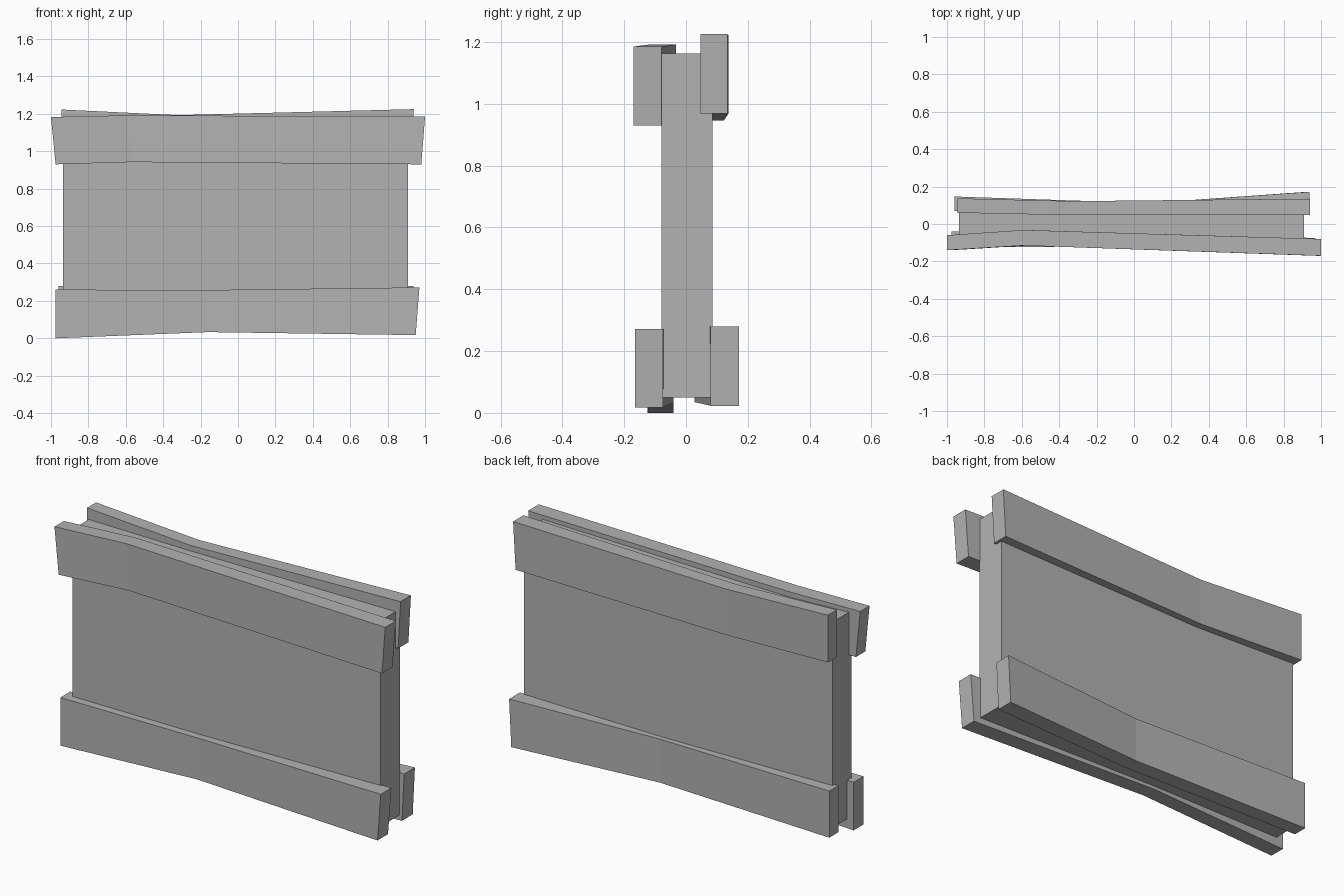
import bpy, bmesh

grey = bpy.data.materials.new("plain grey")
grey.diffuse_color = (0.45, 0.45, 0.45, 1)


def loft(name, sections):
    """Join rectangular sections (x_bottom, x_top, y0, y1, z0, z1) along x."""
    bm = bmesh.new()
    rings = []
    for xb, xt, y0, y1, z0, z1 in sections:
        rings.append([bm.verts.new(p) for p in
                      ((xb, y0, z0), (xb, y1, z0), (xt, y1, z1), (xt, y0, z1))])
    for a, b in zip(rings, rings[1:]):
        for i in range(4):
            j = (i + 1) % 4
            bm.faces.new((a[i], a[j], b[j], b[i]))
    bm.faces.new(rings[0])
    bm.faces.new(rings[-1][::-1])
    bmesh.ops.recalc_face_normals(bm, faces=bm.faces)
    mesh = bpy.data.meshes.new(name)
    bm.to_mesh(mesh)
    bm.free()
    mesh.materials.append(grey)
    obj = bpy.data.objects.new(name, mesh)
    bpy.context.collection.objects.link(obj)


# Flat central panel
loft("wall_panel", [(-0.935, -0.935, -0.08, 0.085, 0.05, 1.163),
                    (0.91, 0.91, -0.08, 0.085, 0.05, 1.163)])

# Slightly bent planks: left end, bend, right end
loft("front_top_plank", [(-0.975, -1.0, -0.14, -0.06, 0.93, 1.183),
                         (-0.57, -0.59, -0.115, -0.032, 0.942, 1.192),
                         (0.98, 1.0, -0.17, -0.08, 0.93, 1.185)])
loft("front_bottom_plank", [(-0.975, -0.975, -0.125, -0.04, 0.0, 0.26),
                            (-0.16, -0.16, -0.12, -0.04, 0.033, 0.258),
                            (0.95, 0.97, -0.165, -0.075, 0.017, 0.272)])
loft("back_top_plank", [(-0.945, -0.945, 0.06, 0.137, 0.968, 1.223),
                        (-0.32, -0.32, 0.047, 0.122, 0.945, 1.193),
                        (0.925, 0.94, 0.047, 0.135, 0.968, 1.225)])
loft("back_bottom_plank", [(-0.96, -0.96, 0.07, 0.147, 0.028, 0.28),
                           (0.08, 0.08, 0.027, 0.112, 0.035, 0.27),
                           (0.925, 0.938, 0.08, 0.172, 0.023, 0.28)])
